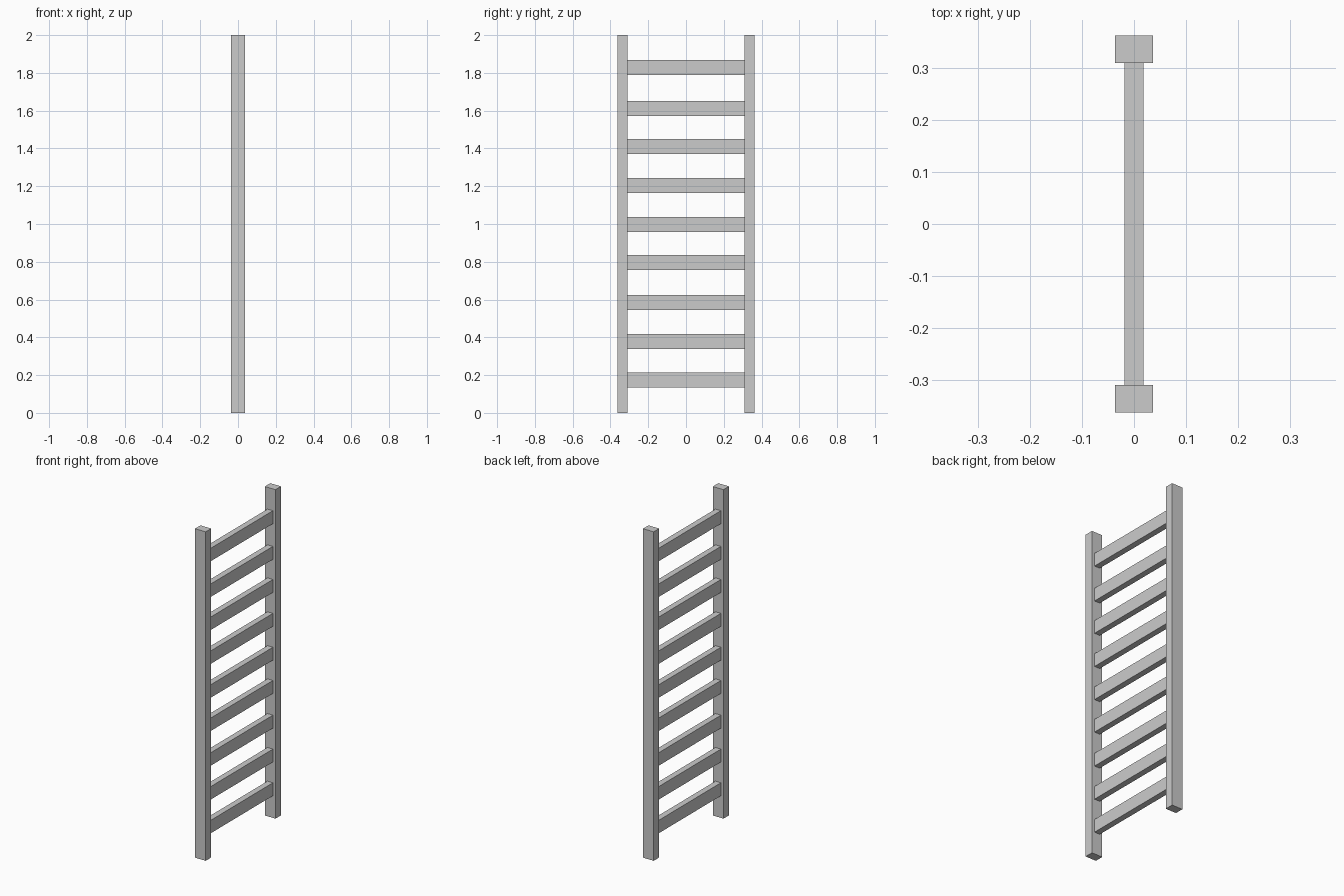
import bpy

if "Cube" in bpy.data.objects:
    bpy.data.objects.remove(bpy.data.objects["Cube"])

RAIL_IN, RAIL_OUT = 0.309, 0.362
RAIL_DEPTH, RUNG_DEPTH, RUNG_HEIGHT = 0.072, 0.037, 0.079


def box(name, size, location):
    bpy.ops.mesh.primitive_cube_add(size=1, location=location)
    obj = bpy.context.object
    obj.name = name
    obj.scale = size
    bpy.ops.object.transform_apply(location=False, rotation=False, scale=True)
    return obj


# Two upright side rails
for side, label in ((-1, "front"), (1, "back")):
    box(f"{label}_rail", (RAIL_DEPTH, RAIL_OUT - RAIL_IN, 2.0),
        (0, side * (RAIL_IN + RAIL_OUT) / 2, 1.0))

# Flat rungs between the rails, slightly uneven in spacing
rung_heights = (0.174, 0.379, 0.585, 0.796, 0.998, 1.204, 1.410, 1.611, 1.828)
for i, z in enumerate(rung_heights, 1):
    box(f"rung_{i}", (RUNG_DEPTH, 2 * RAIL_IN, RUNG_HEIGHT), (0, 0, z))
